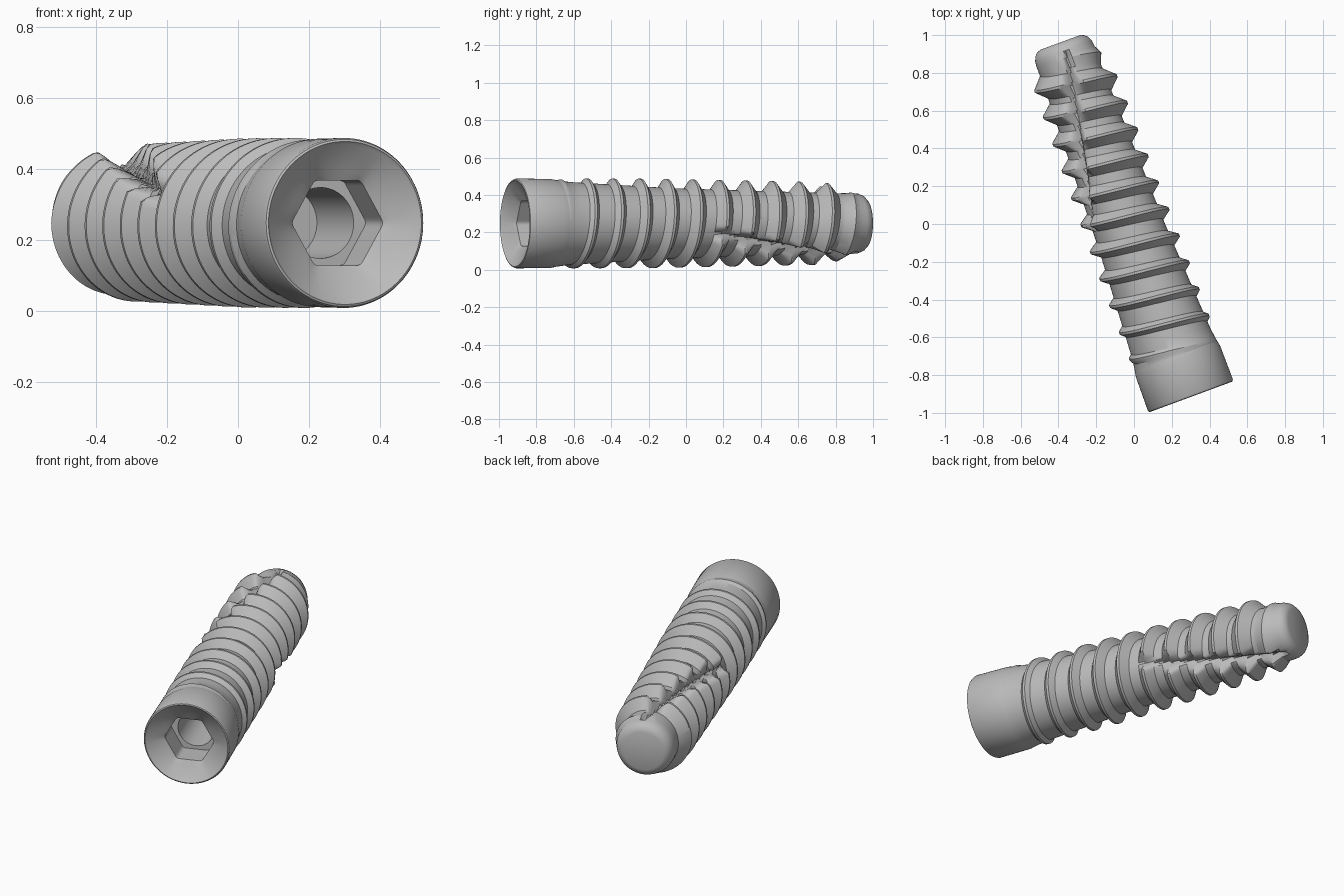
import bpy, bmesh, math
from mathutils import Matrix, Vector

if "Cube" in bpy.data.objects:
    bpy.data.objects.remove(bpy.data.objects["Cube"], do_unlink=True)

SIDES = 96
PITCH = 0.151
START, END = 0.23, 1.92          # threaded stretch along the axis
PLACE = Matrix.Translation((0.302, -0.915, 0.248)) @ Matrix.Rotation(math.radians(20.25), 4, "Z")

steel = bpy.data.materials.new("satin_grey_metal")
steel.use_nodes = True
GREY = (0.5, 0.5, 0.5, 1)
steel.diffuse_color = GREY
steel.node_tree.nodes["Principled BSDF"].inputs["Base Color"].default_value = GREY


def lerp_table(points, t):
    """Piecewise linear lookup."""
    for (a, va), (b, vb) in zip(points, points[1:]):
        if t <= b:
            return va + (vb - va) * max(0, (t - a) / (b - a))
    return points[-1][1]


def build(name, rows, angle):
    """Skin rows of functions: angle -> (distance along axis, radius)."""
    bm = bmesh.new()
    grid = []
    for row in rows:
        ring = []
        for i in range(SIDES + 1):
            th = math.tau * i / SIDES
            t, r = row(th)
            ring.append(bm.verts.new(PLACE @ Vector((r * math.cos(th), t, r * math.sin(th)))))
        grid.append(ring)
    for a, b in zip(grid, grid[1:]):
        for i in range(SIDES):
            bm.faces.new((a[i], b[i], b[i + 1], a[i + 1]))
    bmesh.ops.remove_doubles(bm, verts=bm.verts, dist=0.0003)
    mesh = bpy.data.meshes.new(name)
    bm.to_mesh(mesh)
    bm.free()
    mesh.materials.append(steel)
    obj = bpy.data.objects.new(name, mesh)
    bpy.context.collection.objects.link(obj)
    bpy.ops.object.select_all(action="DESELECT")
    obj.select_set(True)
    bpy.context.view_layer.objects.active = obj
    bpy.ops.object.shade_smooth_by_angle(angle=math.radians(angle))


def circle(t, r):
    return lambda th: (t, r)


def hexagon(t, apothem):
    sector = math.pi / 3
    return lambda th: (t, min(apothem * 1.13, apothem / math.cos((th + 1e-6) % sector - sector / 2)))


# Collar: bore, hexagonal socket, flared mouth and outer wall
build("collar_with_socket", [
    circle(0.5, 0), circle(0.5, 0.1), circle(0.2, 0.1), circle(0.2, 0.112),
    hexagon(0.2, 0.12), hexagon(0.06, 0.12), circle(0.045, 0.15),
    circle(0.008, 0.222), circle(0, 0.23), circle(0.003, 0.236), circle(0.012, 0.24),
    circle(0.2, 0.238), circle(START, 0.232)], 30)

# Threaded shank: helical ridges that deepen toward the tip
CORE = [(START, 0.232), (0.3, 0.222), (0.9, 0.188), (1.8, 0.162), (END, 0.163)]
CREST = [(START, 0.232), (0.32, 0.24), (0.8, 0.239), (1.8, 0.22), (END, 0.163)]
WIDTH = [(START, 0.022), (0.6, 0.035), (1.8, 0.062)]


def flute(t, th, r):
    """Cut the two winding flutes."""
    if t < 1.0:
        return r
    k = (t - 1.02) / 0.9
    for first, last in ((155, 85), (-10, -80)):
        centre = math.radians(first + (last - first) * k)
        off = abs((th - centre + math.pi) % math.tau - math.pi)
        floor = lerp_table(CORE, t) - 0.03 * min(1, max(0, k * 4))
        r = min(r, floor + 0.28 * off)
    return r


def thread_row(turn, side, raised):
    def row(th):
        peak = 0.674 + PITCH * (turn + th / math.tau)
        half = lerp_table(WIDTH, peak)
        t = peak + (PITCH / 2 if side == 2 else side * (0.007 if raised else half))
        t = min(END, max(START, t))
        r = lerp_table(CREST if raised else CORE, t)
        return t, flute(t, th, r)
    return row


rows = [circle(START, 0.232)]
for turn in range(-4, 10):
    rows += [thread_row(turn, -1, False), thread_row(turn, -1, True),
             thread_row(turn, 1, True), thread_row(turn, 1, False), thread_row(turn, 2, False)]

# Rounded tip
rows += [lambda th: (END, flute(END, th, 0.163)), circle(1.95, 0.16), circle(1.975, 0.15),
         circle(1.992, 0.133), circle(2.0, 0.112), circle(2.0, 0)]
build("threaded_shank", rows, 30)
